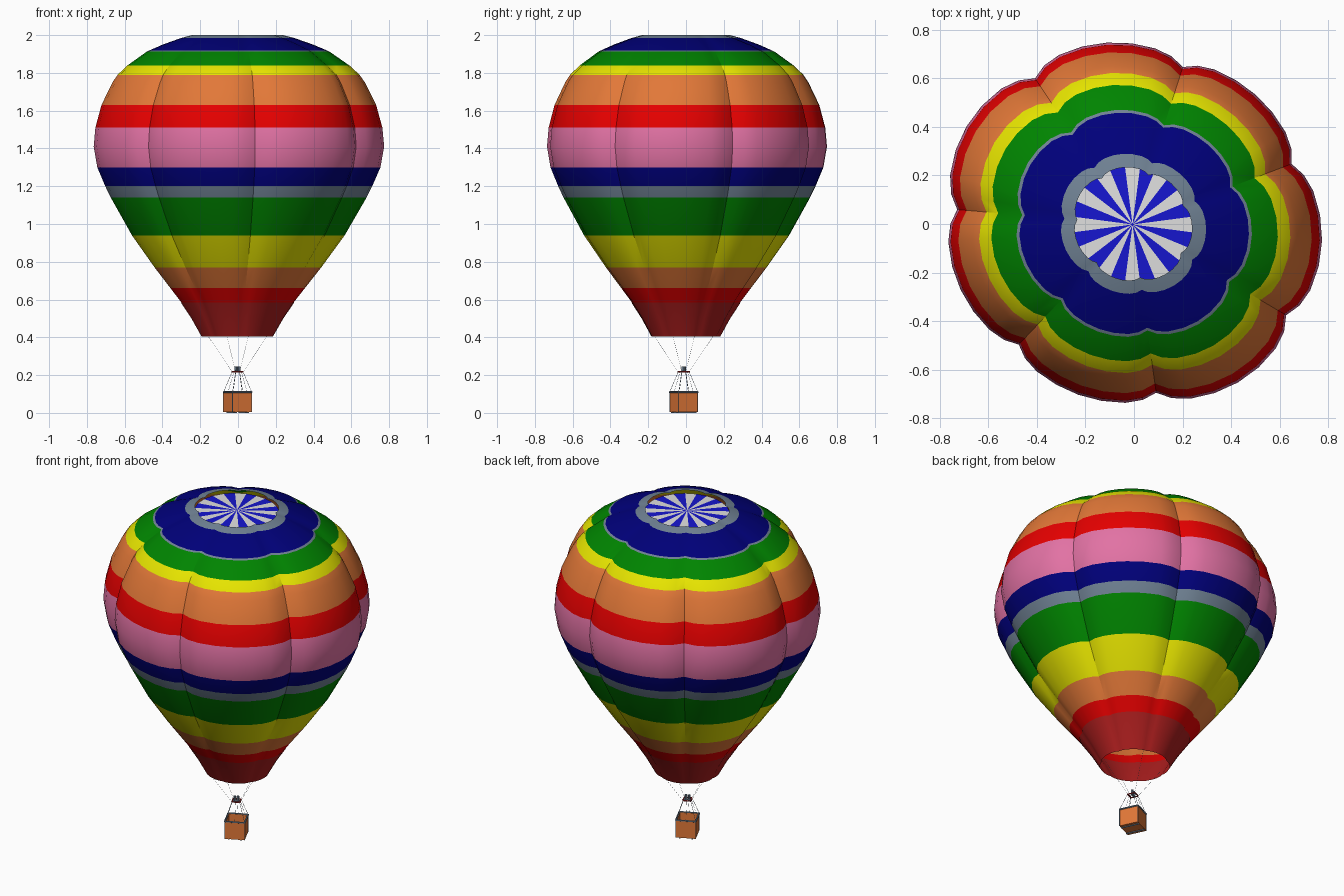
import bpy, bmesh, math
from mathutils import Vector, Matrix

if "Cube" in bpy.data.objects:
    bpy.data.objects.remove(bpy.data.objects["Cube"])

# ---------- colours (sRGB 0-255 converted to linear) ----------
def lin(c):
    c /= 255
    return c / 12.92 if c <= 0.04045 else ((c + 0.055) / 1.055) ** 2.4

COLOURS = {
    "red": (230, 0, 0), "dark_red": (172, 30, 30), "orange": (226, 120, 56),
    "yellow": (230, 228, 0), "green": (0, 132, 0), "navy": (0, 0, 122),
    "slate_grey": (112, 130, 148), "pink": (226, 114, 164),
    "white": (224, 224, 224), "blue": (22, 22, 208),
}
MATS = {}
for name, rgb in COLOURS.items():
    MATS[name] = bpy.data.materials.new(name)
    MATS[name].diffuse_color = (*[lin(c) for c in rgb], 1)


def finish(name, bm, colours):
    me = bpy.data.meshes.new(name)
    bm.to_mesh(me)
    bm.free()
    for c in colours:
        me.materials.append(MATS[c])
    ob = bpy.data.objects.new(name, me)
    bpy.context.collection.objects.link(ob)
    return ob


def smooth(ob, angle=30):
    bpy.ops.object.select_all(action='DESELECT')
    ob.select_set(True)
    bpy.context.view_layer.objects.active = ob
    bpy.ops.object.shade_smooth_by_angle(angle=math.radians(angle))


# ---------- lobed envelope ----------
GORES, FIRST_SEAM = 7, math.radians(-82)
SHIFT_X, SHIFT_Y = -0.006, -0.002
# position across one gore, share of the seam depth
LOBE = [(0, 1), (.09, .5), (.2, .2), (.35, .05), (.5, 0), (.65, .05), (.8, .2), (.91, .5)]


def place(a, r, z):
    """Point on the slightly oval plan of the envelope."""
    r *= 1 + 0.04 * math.cos(2 * (a - math.radians(150)))
    return (r * math.cos(a) + SHIFT_X, r * math.sin(a) + SHIFT_Y, z)


def ring(bm, z, r):
    depth = 0.04 + 0.035 * min(1, max(0, (z - 0.41) / 0.6))
    verts = []
    for g in range(GORES):
        for f, d in LOBE:
            a = FIRST_SEAM + (g + f) * 2 * math.pi / GORES
            verts.append(bm.verts.new(place(a, 1.012 * r * (1 - depth * d), z)))
    return verts


def loft(name, rows):
    """rows: (height, radius, colour of the band above)"""
    bm = bmesh.new()
    colours = list(dict.fromkeys(c for _, _, c in rows))
    rings = [ring(bm, z, r) for z, r, _ in rows]
    n = len(rings[0])
    for i in range(len(rows) - 1):
        lo, hi = rings[i], rings[i + 1]
        for j in range(n):
            k = (j + 1) % n
            f = bm.faces.new((lo[j], lo[k], hi[k], hi[j]))
            f.material_index = colours.index(rows[i][2])
    ob = finish(name, bm, colours)
    smooth(ob)
    return ob


loft("envelope", [
    (0.58, 0.287, "red"), (0.66, 0.348, "orange"), (0.77, 0.432, "yellow"),
    (0.94, 0.552, "green"), (1.14, 0.664, "slate_grey"), (1.20, 0.693, "navy"),
    (1.30, 0.735, "pink"), (1.41, 0.754, "pink"), (1.51, 0.745, "red"),
    (1.63, 0.713, "orange"), (1.75, 0.655, "orange"), (1.79, 0.628, "yellow"),
    (1.838, 0.578, "green"), (1.912, 0.475, "slate_grey"), (1.918, 0.463, "navy"),
    (1.95, 0.39, "navy"), (1.985, 0.293, "slate_grey"), (2.0, 0.237, "slate_grey"),
])
loft("skirt", [(0.405, 0.185, "dark_red"), (0.50, 0.238, "dark_red"), (0.585, 0.294, "dark_red")])

# ---------- striped crown vent, set just below the opening ----------
bm = bmesh.new()
SECTORS = 24
step = 2 * math.pi / SECTORS
apex = bm.verts.new((SHIFT_X, SHIFT_Y, 1.99))
rim = [bm.verts.new(place(math.pi / 2 + (i - 0.5) * step, 0.242, 1.98)) for i in range(SECTORS)]
for i in range(SECTORS):
    f = bm.faces.new((apex, rim[i], rim[(i + 1) % SECTORS]))
    f.material_index = i % 2
finish("crown_vent", bm, ["white", "blue"])


# ---------- basket and burner, turned 25 degrees ----------
TURN = Matrix.Translation((-0.002, -0.012, 0)) @ Matrix.Rotation(math.radians(25), 4, 'Z')


def add_box(bm, centre, size):
    m = TURN @ Matrix.Translation(centre) @ Matrix.Diagonal((*size, 1))
    bmesh.ops.create_cube(bm, size=1, matrix=m)


def add_rod(bm, p, q, r):
    p, q = Vector(p), Vector(q)
    d = q - p
    m = TURN @ Matrix.Translation((p + q) / 2) @ d.to_track_quat('Z', 'Y').to_matrix().to_4x4()
    bmesh.ops.create_cone(bm, cap_ends=True, segments=6, radius1=r, radius2=r,
                          depth=d.length, matrix=m)


W, H = 0.056, 0.11
CORNERS = [(1, 1), (-1, 1), (-1, -1), (1, -1)]
SIDES = list(zip(CORNERS, CORNERS[1:] + CORNERS[:1]))

# wicker walls and floor
bm = bmesh.new()
add_box(bm, (0, 0, 0.008), (2 * W, 2 * W, 0.008))
for s in (-1, 1):
    add_box(bm, (s * (W - .003), 0, H / 2 + .002), (0.006, 2 * W, H - .006))
    add_box(bm, (0, s * (W - .003), H / 2 + .002), (2 * W, 0.006, H - .006))
finish("basket", bm, ["orange"])

# padded rim, corner posts and skids
bm = bmesh.new()
for (ax, ay), (bx, by) in SIDES:
    add_rod(bm, (ax * W, ay * W, H), (bx * W, by * W, H), 0.005)
    add_rod(bm, (ax * W, ay * W, 0.004), (ax * W, ay * W, H), 0.002)
for s in (-1, 1):
    add_box(bm, (s * .035, 0, 0.002), (0.008, 2 * W, 0.004))
finish("basket_trim", bm, ["slate_grey"])

# burner frame
bm = bmesh.new()
B, BZ = 0.022, 0.217
for (ax, ay), (bx, by) in SIDES:
    add_rod(bm, (ax * B, ay * B, BZ), (bx * B, by * B, BZ), 0.004)
finish("burner_frame", bm, ["dark_red"])

# burner cans
bm = bmesh.new()
add_box(bm, (0, 0, BZ), (2 * B, 0.008, 0.008))
for s in (-1, 1):
    add_rod(bm, (s * .009, 0, BZ - .004), (s * .009, 0, 0.245), 0.008)
finish("burner", bm, ["slate_grey"])

# ropes: basket to burner frame, then frame to skirt mouth
bm = bmesh.new()
for x, y in CORNERS:
    add_rod(bm, (x * W, y * W, H), (x * B, y * B, BZ), 0.001)
    add_rod(bm, (x * B, y * B, BZ), (x * .122, y * .122, 0.415), 0.0005)
for x, y in ((1, 0), (-1, 0), (0, 1), (0, -1)):
    add_rod(bm, (x * W, y * W, H), (x * B, y * B, BZ), 0.0007)
finish("ropes", bm, ["slate_grey"])

for m in bpy.data.materials:
    if m.users and not m.is_grease_pencil:
        m.use_nodes = True
        m.node_tree.nodes["Principled BSDF"].inputs["Base Color"].default_value = m.diffuse_color
